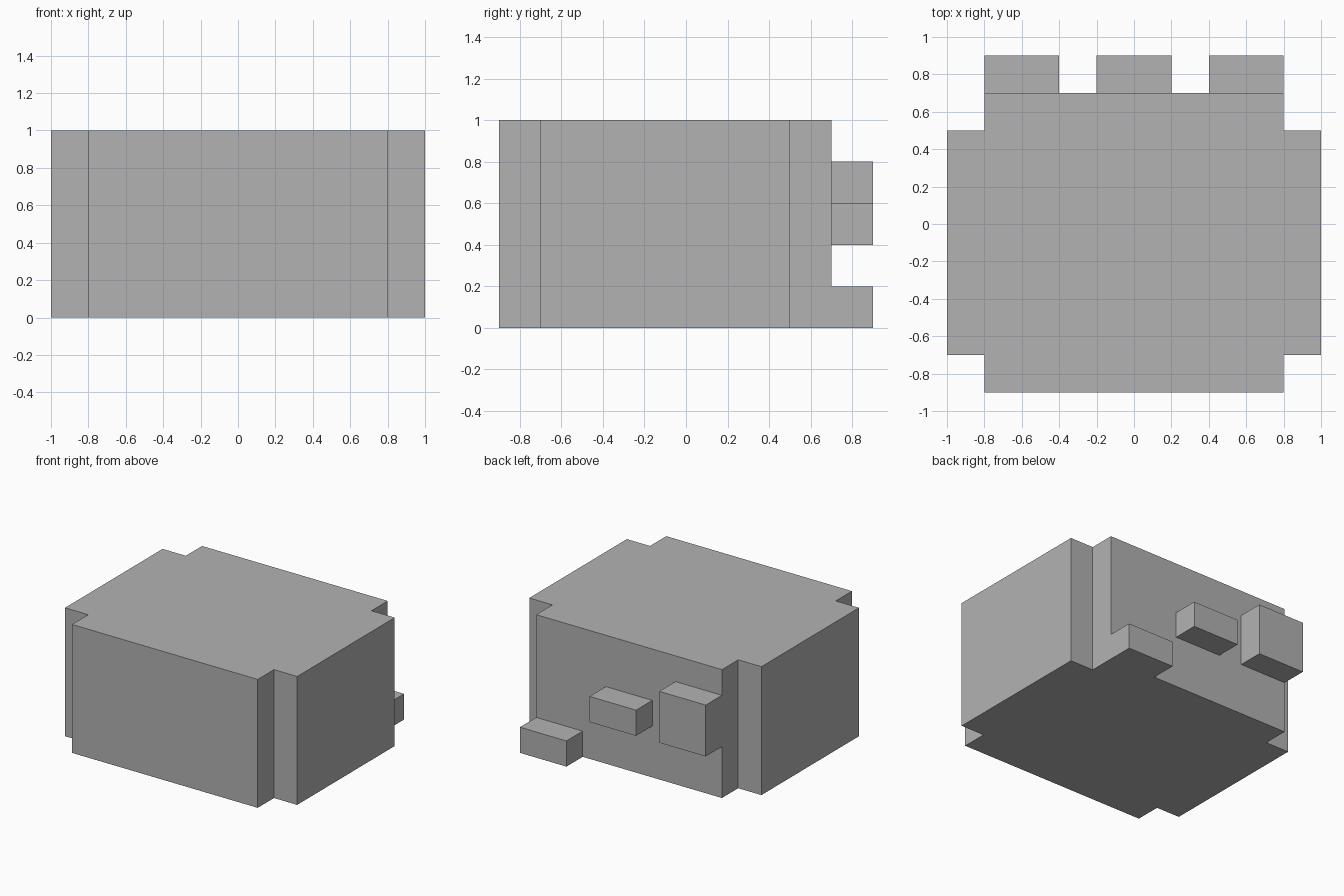
import bpy
import bmesh
from mathutils import Vector

cube = bpy.data.objects.get("Cube")
if cube:
    bpy.data.objects.remove(cube, do_unlink=True)

# Single grey material
grey = bpy.data.materials.new("plain_grey")
grey.use_nodes = True
colour = (0.448, 0.448, 0.448, 1)
grey.diffuse_color = colour
grey.node_tree.nodes["Principled BSDF"].inputs["Base Color"].default_value = colour


def extrude_profile(name, outline, bottom, top, open_front=False):
    """Raise a counter-clockwise plan outline into a flat-sided solid."""
    bm = bmesh.new()
    base = bm.faces.new([bm.verts.new((x, y, bottom)) for x, y in outline])
    raised = bmesh.ops.extrude_face_region(bm, geom=[base], use_keep_orig=True)
    verts = [v for v in raised["geom"] if isinstance(v, bmesh.types.BMVert)]
    bmesh.ops.translate(bm, verts=verts, vec=Vector((0, 0, top - bottom)))
    bmesh.ops.recalc_face_normals(bm, faces=bm.faces)
    if open_front:  # drop the hidden face that rests against the body
        hidden = [f for f in bm.faces if f.normal.y < -0.9]
        bmesh.ops.delete(bm, geom=hidden, context="FACES")
    mesh = bpy.data.meshes.new(name)
    bm.to_mesh(mesh)
    bm.free()
    mesh.materials.append(grey)
    obj = bpy.data.objects.new(name, mesh)
    bpy.context.collection.objects.link(obj)
    return obj


# Main body: block with stepped corners, mirrored across x
half = [(0.8, -0.9), (0.8, -0.7), (1.0, -0.7), (1.0, 0.5), (0.8, 0.5), (0.8, 0.7)]
outline = half + [(-x, y) for x, y in reversed(half)]
extrude_profile("body", outline, 0, 1)

# Blocks on the back: name, centre x, bottom, top
for name, x, bottom, top in (
    ("back_block_low", 0.6, 0, 0.2),
    ("back_block_middle", 0, 0.4, 0.6),
    ("back_block_tall", -0.6, 0.4, 0.8),
):
    plan = [(x - 0.2, 0.7), (x + 0.2, 0.7), (x + 0.2, 0.9), (x - 0.2, 0.9)]
    extrude_profile(name, plan, bottom, top, open_front=True)
